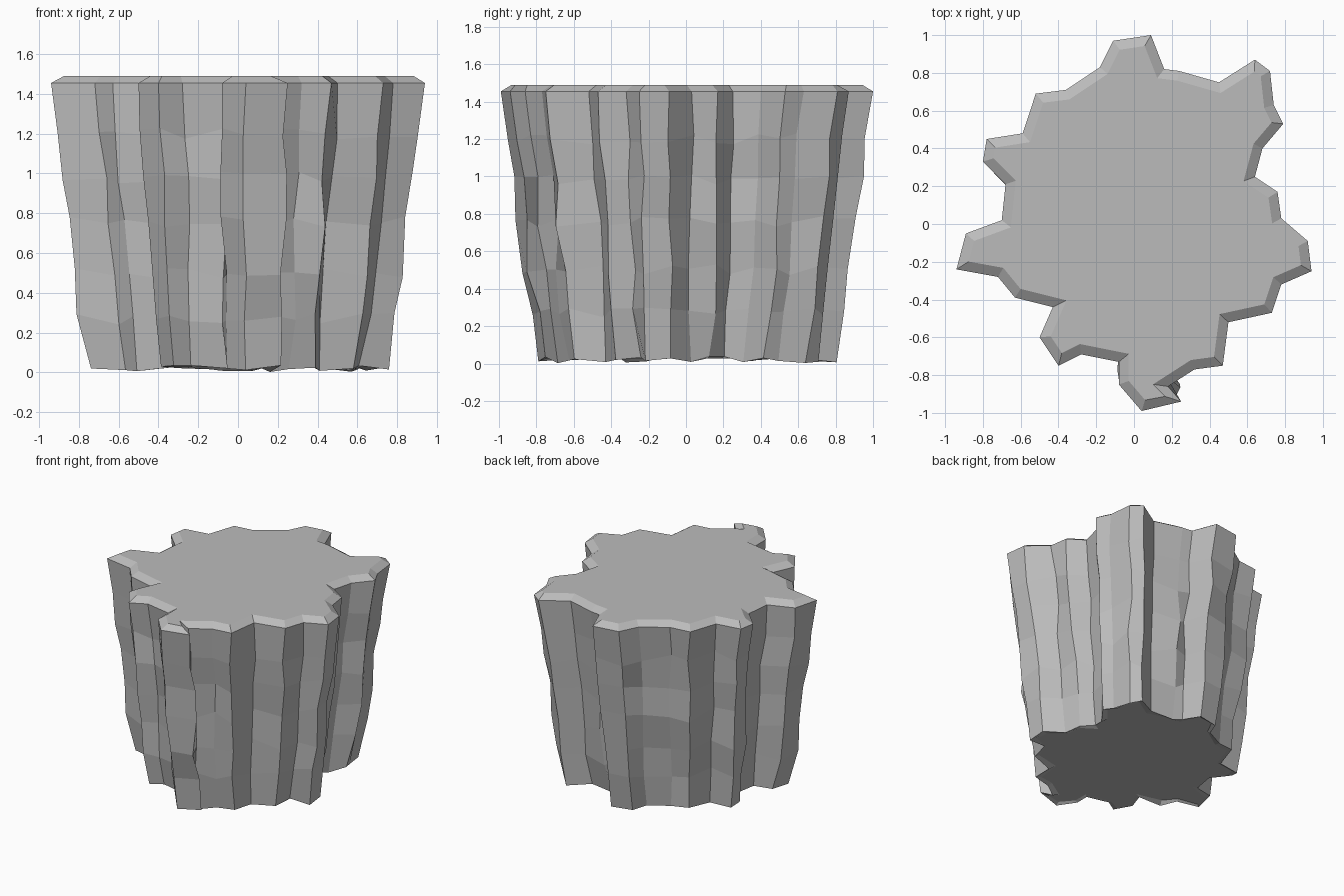
import bpy
import bmesh
import random
from mathutils import Vector

random.seed(4)

cube = bpy.data.objects.get("Cube")
if cube:
    bpy.data.objects.remove(cube, do_unlink=True)

# Jagged rim, counter-clockwise from the front tip
RIM = [(.04, -.99), (.25, -.94), (.18, -.86), (.32, -.77), (.47, -.75), (.5, -.52),
       (.73, -.47), (.78, -.32), (.94, -.25), (.92, -.09), (.78, .03), (.76, .17),
       (.64, .25), (.68, .4), (.79, .53), (.74, .63), (.72, .81), (.64, .87),
       (.45, .75), (.24, .81), (.16, .82), (.09, 1), (-.11, .97), (-.18, .83),
       (-.36, .71), (-.52, .69), (-.59, .48), (-.78, .45), (-.8, .33), (-.68, .21),
       (-.7, .02), (-.89, -.05), (-.94, -.24), (-.72, -.28), (-.63, -.39), (-.43, -.44),
       (-.5, -.6), (-.4, -.75), (-.28, -.69), (-.08, -.73), (-.08, -.85)]

# Height and width of each band of facets below the rim
BANDS = [(1.2, .965), (.98, .935), (.76, .905), (.5, .88), (.27, .85), (.02, .805)]


def inset(points, distance):
    """Move every edge of the outline inward by the distance."""
    result = []
    for i, p in enumerate(points):
        a = (p - points[i - 1]).normalized()
        b = (points[(i + 1) % len(points)] - p).normalized()
        na, nb = Vector((-a.y, a.x)), Vector((-b.y, b.x))
        result.append(p + (na + nb) * distance / max(1 + na.dot(nb), .6))
    return result


def add_ring(bm, points, heights):
    return [bm.verts.new((p.x, p.y, z)) for p, z in zip(points, heights)]


def bridge(bm, upper, lower):
    for i in range(len(upper)):
        j = (i + 1) % len(upper)
        bm.faces.new((upper[i], lower[i], lower[j], upper[j]))


rim = [Vector(p) for p in RIM]
count = len(rim)
bm = bmesh.new()

# Flat top with a chamfered edge
rings = [add_ring(bm, inset(rim, .052), [1.49] * count),
         add_ring(bm, rim, [1.455] * count)]

# Tapering, uneven rock columns
for z, scale in BANDS:
    last = z < .1
    spread = .018 if last else .03
    points = [p * (scale + random.uniform(-.012, .012))
              + Vector((random.uniform(-.015, .015), random.uniform(-.015, .015))) for p in rim]
    heights = [max(0, z + random.uniform(-spread, spread)) for p in rim]
    rings.append(add_ring(bm, points, heights))

# Broken lower edge around a flat base
base = inset([p * .805 for p in rim], .03)
rings.append(add_ring(bm, base, [.028] * count))

for upper, lower in zip(rings, rings[1:]):
    bridge(bm, upper, lower)
bm.faces.new(rings[0])
bm.faces.new(rings[-1][::-1])
bm.normal_update()

mesh = bpy.data.meshes.new("rock_pillar")
bm.to_mesh(mesh)
bm.free()
rock = bpy.data.objects.new("rock_pillar", mesh)
bpy.context.collection.objects.link(rock)

# Plain stone colour
stone = bpy.data.materials.new("grey_stone")
stone.use_nodes = True
colour = (.5, .5, .5, 1)
stone.diffuse_color = colour
stone.node_tree.nodes["Principled BSDF"].inputs["Base Color"].default_value = colour
mesh.materials.append(stone)
